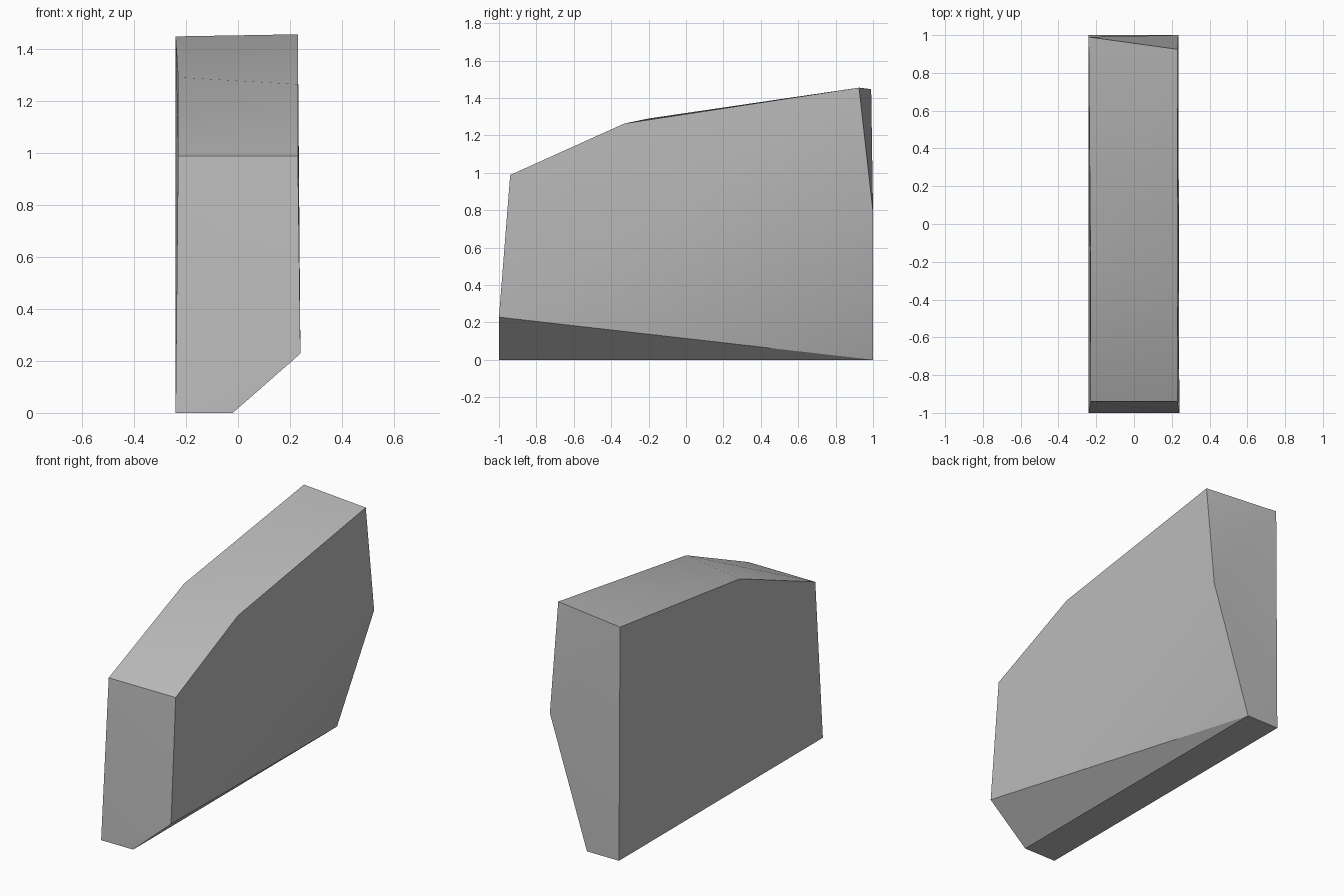
import bpy
import bmesh
import math

old = bpy.data.objects.get("Cube")
if old:
    bpy.data.objects.remove(old, do_unlink=True)

# Plain grey finish
grey = bpy.data.materials.new("plain_grey")
grey.use_nodes = True
colour = (0.5, 0.5, 0.5, 1)
grey.diffuse_color = colour
grey.node_tree.nodes["Principled BSDF"].inputs["Base Color"].default_value = colour

# Corner points of the two side outlines
plain_side = [(-0.24, -1, 0), (-0.24, 1, 0), (-0.24, 0.99, 1.447),
              (-0.23, -0.2, 1.29), (-0.23, -0.94, 0.988)]
chamfered_side = [(-0.02, -1, 0), (-0.02, 1, 0), (0.24, -1, 0.228),
                  (0.235, 1, 0.79), (0.23, 0.925, 1.455),
                  (0.23, -0.33, 1.263), (0.23, -0.94, 0.988)]

# Faceted slab wrapped tightly around both outlines
bm = bmesh.new()
for point in plain_side + chamfered_side:
    bm.verts.new(point)
bmesh.ops.convex_hull(bm, input=bm.verts)
bmesh.ops.recalc_face_normals(bm, faces=bm.faces)
mesh = bpy.data.meshes.new("faceted_slab")
bm.to_mesh(mesh)
bm.free()
mesh.materials.append(grey)
slab = bpy.data.objects.new("faceted_slab", mesh)
bpy.context.collection.objects.link(slab)

# Soften the shallow bends and keep the corners crisp
bpy.ops.object.select_all(action="DESELECT")
slab.select_set(True)
bpy.context.view_layer.objects.active = slab
bpy.ops.object.shade_smooth_by_angle(angle=math.radians(30))
